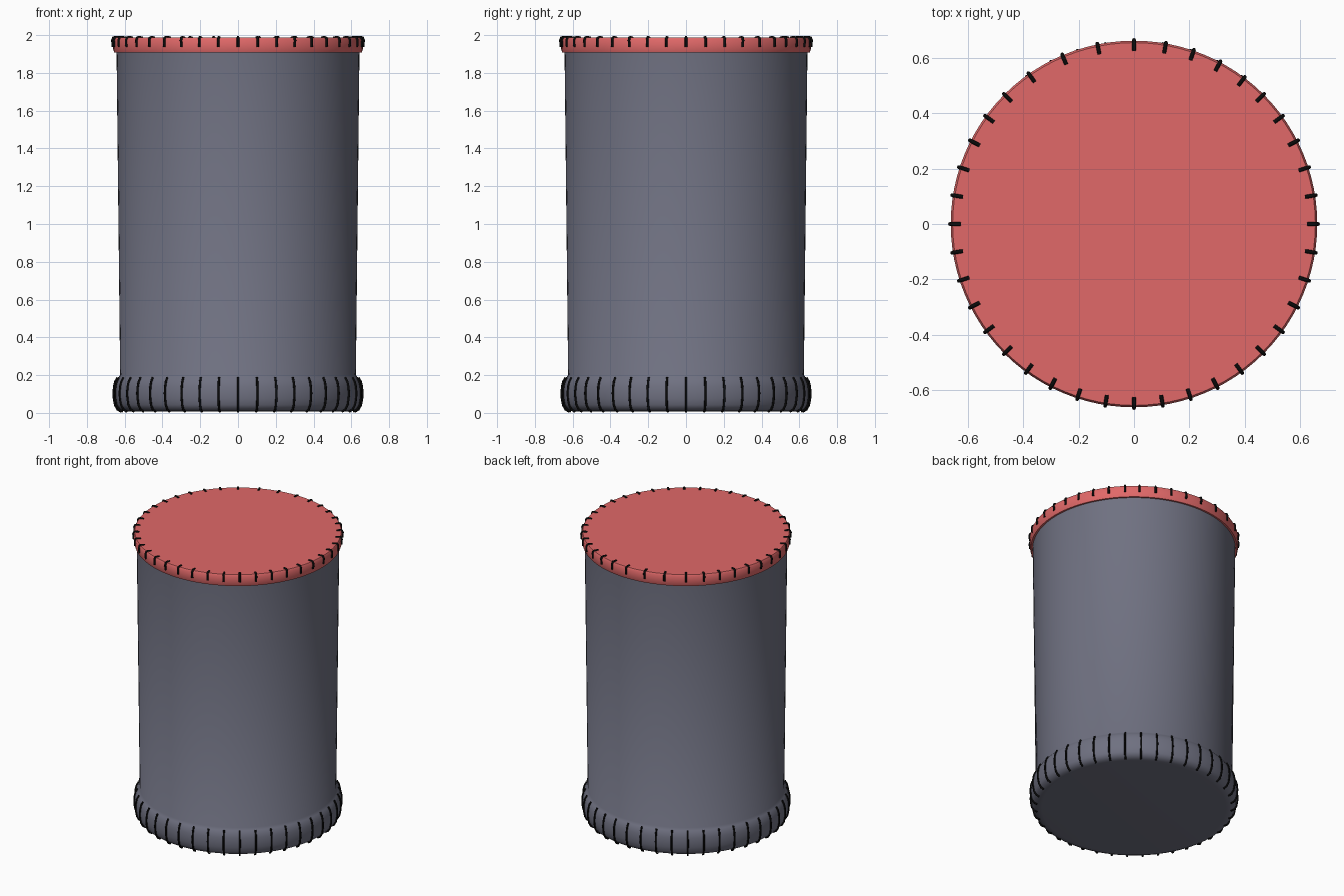
import bpy, bmesh, math

if "Cube" in bpy.data.objects:
    bpy.data.objects.remove(bpy.data.objects["Cube"])

SEG = 96


def material(name, rgb):
    m = bpy.data.materials.new(name)
    m.diffuse_color = (*rgb, 1)
    m.use_nodes = True
    m.node_tree.nodes["Principled BSDF"].inputs["Base Color"].default_value = m.diffuse_color
    return m


def lathe(name, profile, mat):
    """Revolve (radius, z) points, bottom to top, closing the ends with caps."""
    bm = bmesh.new()
    rings = []
    for r, z in profile:
        rings.append([bm.verts.new((r * math.cos(2 * math.pi * i / SEG),
                                    r * math.sin(2 * math.pi * i / SEG), z))
                      for i in range(SEG)])
    for a, b in zip(rings, rings[1:]):
        for i in range(SEG):
            j = (i + 1) % SEG
            bm.faces.new((a[i], a[j], b[j], b[i]))
    bm.faces.new(rings[0][::-1])
    bm.faces.new(rings[-1])
    me = bpy.data.meshes.new(name)
    bm.to_mesh(me)
    bm.free()
    ob = bpy.data.objects.new(name, me)
    bpy.context.collection.objects.link(ob)
    me.materials.append(mat)
    bpy.ops.object.select_all(action='DESELECT')
    ob.select_set(True)
    bpy.context.view_layer.objects.active = ob
    bpy.ops.object.shade_smooth_by_angle(angle=math.radians(40))
    return ob


def stitches(name, path, angles, thick, mat):
    """Repeat a round thread, given as (radius, z) points, around the axis."""
    cu = bpy.data.curves.new(name, 'CURVE')
    cu.dimensions = '3D'
    cu.bevel_depth = thick
    cu.bevel_resolution = 2
    cu.use_fill_caps = True
    for deg in angles:
        a = math.radians(deg)
        sp = cu.splines.new('POLY')
        sp.points.add(len(path) - 1)
        for p, (r, z) in zip(sp.points, path):
            p.co = (r * math.cos(a), r * math.sin(a), z, 1)
    cu.materials.append(mat)
    ob = bpy.data.objects.new(name, cu)
    bpy.context.collection.objects.link(ob)


leather = material("leather", (0.16, 0.165, 0.22))
red = material("red_cushion", (0.75, 0.14, 0.14))
black = material("thread", (0.003, 0.003, 0.003))

# Tapered body with the rolled base band in one profile
lathe("body", [(0.585, 0.008), (0.61, 0.01), (0.635, 0.022), (0.648, 0.042),
               (0.654, 0.075), (0.656, 0.105), (0.653, 0.14), (0.647, 0.165),
               (0.636, 0.185), (0.624, 0.2), (0.643, 1.91)], leather)

# Flat lid, slightly wider than the body
lathe("lid", [(0.655, 1.907), (0.661, 1.925), (0.662, 1.975), (0.655, 1.987)], red)

# Thread over the lid rim: one quadrant is spaced a little wider
rim_angles = [0, 9, 18, 27, 36, 45, 53, 62, 71, 80, 90, 101.5, 113, 125] + \
             [135 + 9 * i for i in range(25)]
stitches("lid_stitches", [(0.626, 1.986), (0.65, 1.989), (0.66, 1.986),
                          (0.665, 1.973), (0.662, 1.938)], rim_angles, 0.007, black)

# Thread around the base band
stitches("base_stitches", [(0.618, 0.006), (0.638, 0.018), (0.651, 0.042),
                           (0.657, 0.075), (0.659, 0.105), (0.656, 0.14),
                           (0.65, 0.165), (0.638, 0.187)],
         range(0, 360, 9), 0.006, black)
